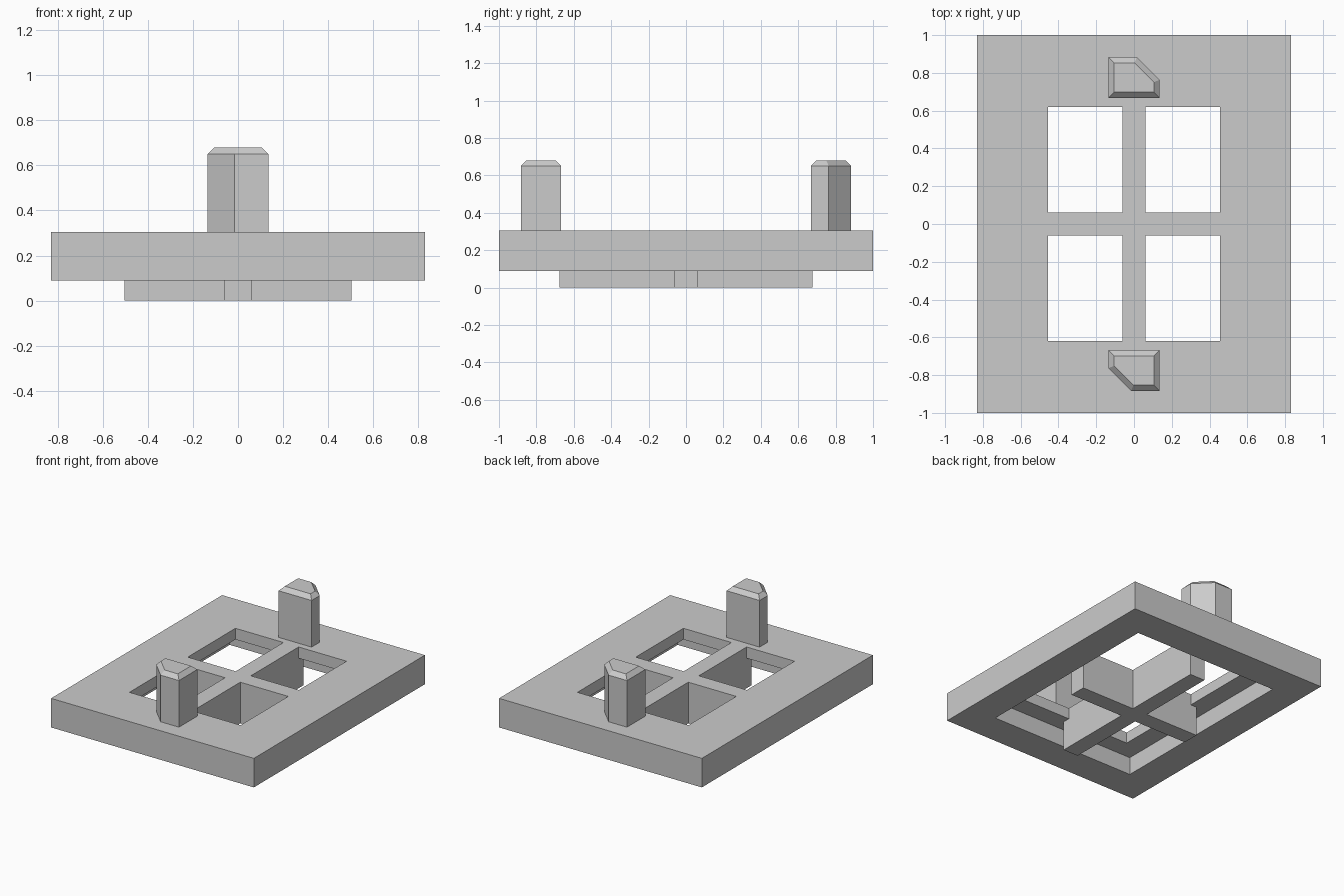
import bpy, bmesh
from mathutils import Matrix

cube = bpy.data.objects.get("Cube")
if cube:
    bpy.data.objects.remove(cube, do_unlink=True)

grey = bpy.data.materials.new("plain grey")
grey.use_nodes = True
colour = (0.6, 0.6, 0.6, 1)
grey.diffuse_color = colour
grey.node_tree.nodes["Principled BSDF"].inputs["Base Color"].default_value = colour


def prism(name, outline, z0, z1):
    """Extrude a flat outline from z0 to z1; returns the object."""
    bm = bmesh.new()
    base = bm.faces.new([bm.verts.new((x, y, z0)) for x, y in outline])
    side = bmesh.ops.extrude_face_region(bm, geom=[base])["geom"]
    verts = [v for v in side if isinstance(v, bmesh.types.BMVert)]
    bmesh.ops.translate(bm, vec=(0, 0, z1 - z0), verts=verts)
    bmesh.ops.recalc_face_normals(bm, faces=bm.faces)
    mesh = bpy.data.meshes.new(name)
    bm.to_mesh(mesh)
    bm.free()
    mesh.materials.append(grey)
    obj = bpy.data.objects.new(name, mesh)
    bpy.context.collection.objects.link(obj)
    return obj


def rect(x0, x1, y0, y1):
    return [(x0, y0), (x1, y0), (x1, y1), (x0, y1)]


def cut(target, cutter):
    """Subtract the cutter for good and discard it."""
    cutter.hide_render = True
    mod = target.modifiers.new("cut", 'BOOLEAN')
    mod.operation, mod.solver, mod.object = 'DIFFERENCE', 'EXACT', cutter
    bpy.context.view_layer.objects.active = target
    bpy.ops.object.modifier_apply(modifier=mod.name)
    bpy.data.objects.remove(cutter, do_unlink=True)


BOTTOM, LEDGE, TOP, PEG_TOP = 0.09, 0.222, 0.305, 0.68
BAR, BEVEL = 0.062, 0.03

# Base plate with a pocket underneath and four windows through the top skin
plate = prism("base_plate", rect(-0.83, 0.83, -1, 1), BOTTOM, TOP)
cut(plate, prism("pocket_cutter", rect(-0.6, 0.6, -0.76, 0.76), -0.1, LEDGE))
for sx in (-1, 1):
    for sy in (-1, 1):
        xs = sorted((sx * BAR, sx * 0.455))
        ys = sorted((sy * BAR, sy * 0.62))
        cut(plate, prism("window_cutter", rect(*xs, *ys), 0, 0.5))

# Deep cross rib hanging below the window bars
ax, ay = 0.505, 0.675
quarter = [(ax, BAR), (BAR, BAR), (BAR, ay)]
cross = quarter + [(-x, y) for x, y in reversed(quarter)]
cross += [(-x, -y) for x, y in cross]
prism("cross_rib", cross, 0, LEDGE)

# Two corner-clipped pegs with bevelled tops, half a turn apart
peg_outline = [(-0.135, 0.668), (0.135, 0.668), (0.135, 0.763),
               (0.015, 0.883), (-0.135, 0.883)]
for name, turn in (("back_peg", 0), ("front_peg", 3.14159265)):
    peg = prism(name, peg_outline, TOP, PEG_TOP - BEVEL)
    bm = bmesh.new()
    bm.from_mesh(peg.data)
    bm.faces.ensure_lookup_table()
    cap = max(bm.faces, key=lambda f: f.calc_center_median().z)
    bmesh.ops.inset_region(bm, faces=[cap], thickness=BEVEL, use_even_offset=True)
    bmesh.ops.translate(bm, vec=(0, 0, BEVEL), verts=cap.verts)
    bm.transform(Matrix.Rotation(turn, 4, 'Z'))
    bm.to_mesh(peg.data)
    bm.free()
